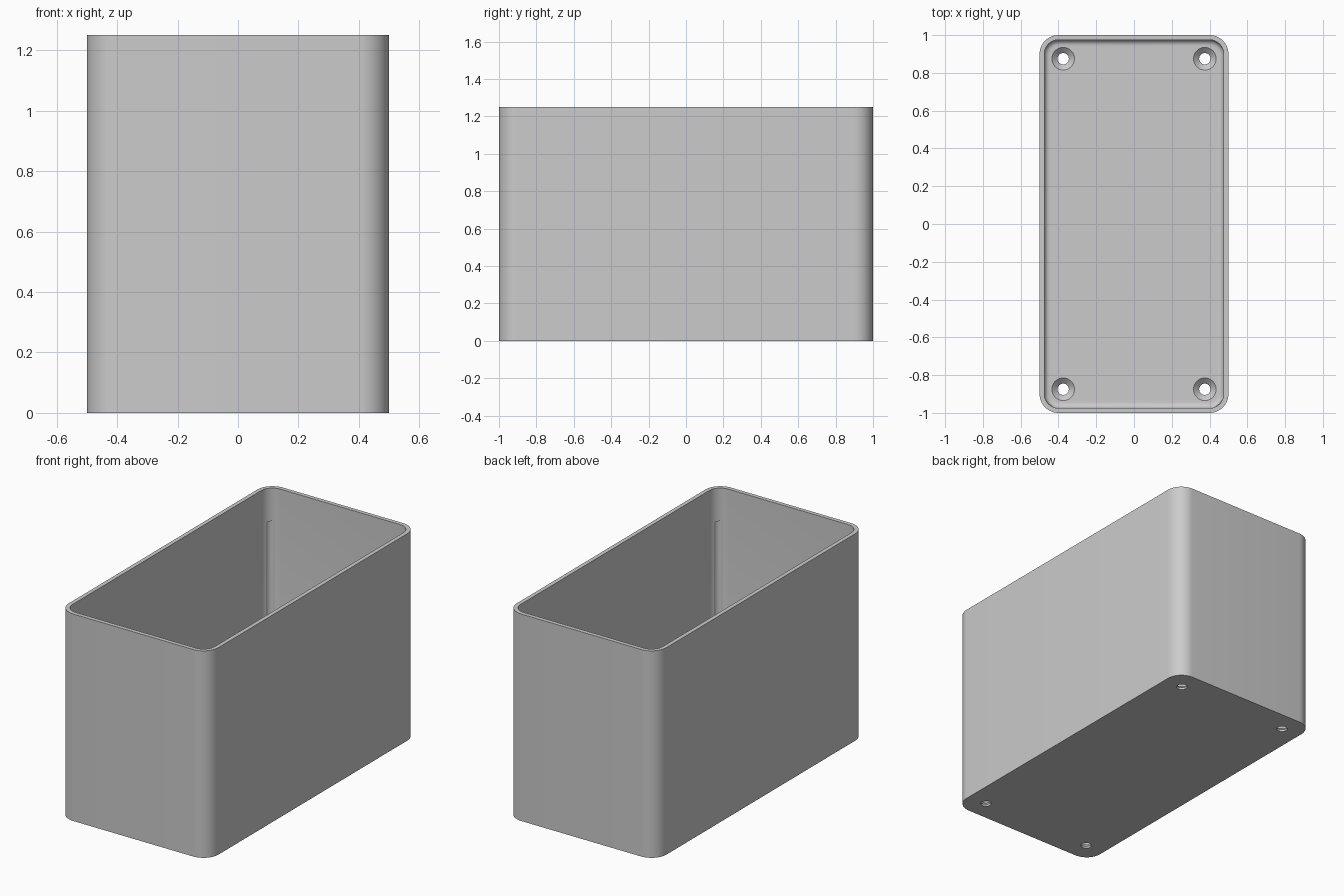
import bpy
import bmesh
import math

if "Cube" in bpy.data.objects:
    bpy.data.objects.remove(bpy.data.objects["Cube"], do_unlink=True)

HALF_X, HALF_Y, HEIGHT = 0.5, 1.0, 1.25
WALL, FLOOR, RADIUS, FILLET = 0.025, 0.04, 0.1, 0.03
STEPS = 12

grey = bpy.data.materials.new("light_grey")
grey.use_nodes = True
grey.diffuse_color = (0.6, 0.6, 0.6, 1)
grey.node_tree.nodes["Principled BSDF"].inputs["Base Color"].default_value = (0.6, 0.6, 0.6, 1)


def rounded_loop(bm, inset, z):
    """Rounded rectangle, offset inward from the outer wall."""
    cx, cy, r = HALF_X - RADIUS, HALF_Y - RADIUS, RADIUS - inset
    verts = []
    for quarter, (sx, sy) in enumerate([(1, 1), (-1, 1), (-1, -1), (1, -1)]):
        for i in range(STEPS + 1):
            a = (quarter + i / STEPS) * math.pi / 2
            verts.append(bm.verts.new((sx * cx + r * math.cos(a), sy * cy + r * math.sin(a), z)))
    return verts


def loft(bm, loops):
    """Bridge successive loops and cap both ends."""
    for low, high in zip(loops, loops[1:]):
        n = len(low)
        for i in range(n):
            j = (i + 1) % n
            bm.faces.new((low[i], low[j], high[j], high[i]))
    bm.faces.new(loops[0][::-1])
    bm.faces.new(loops[-1])
    bmesh.ops.recalc_face_normals(bm, faces=bm.faces[:])


def make_object(name, bm):
    mesh = bpy.data.meshes.new(name)
    bm.to_mesh(mesh)
    bm.free()
    mesh.materials.append(grey)
    obj = bpy.data.objects.new(name, mesh)
    bpy.context.collection.objects.link(obj)
    return obj


def turned_cutter(name, x, y, profile, sides=40):
    """Round cutter from (radius, height) pairs."""
    bm = bmesh.new()
    loops = []
    for r, z in profile:
        loops.append([bm.verts.new((x + r * math.cos(2 * math.pi * i / sides),
                                    y + r * math.sin(2 * math.pi * i / sides), z))
                      for i in range(sides)])
    loft(bm, loops)
    obj = make_object(name, bm)
    obj.hide_render = True
    return obj


# Open box: outer wall, flat rim, inner wall, filleted floor
bm = bmesh.new()
sections = [(0, 0), (0, HEIGHT), (WALL, HEIGHT)]
for i in range(7):
    a = i / 6 * math.pi / 2
    sections.append((WALL + FILLET * (1 - math.cos(a)), FLOOR + FILLET * (1 - math.sin(a))))
loft(bm, [rounded_loop(bm, inset, z) for inset, z in sections])
box = make_object("open_box", bm)

# Countersunk screw holes and shallow corner grooves
cutters = []
for sx in (-1, 1):
    for sy in (-1, 1):
        cutters.append(turned_cutter("screw_hole_cutter", sx * 0.375, sy * 0.875,
                                     [(0.03, -0.05), (0.03, 0.012), (0.06, FLOOR), (0.06, 0.1)]))
        cutters.append(turned_cutter("corner_groove_cutter", sx * 0.438, sy * 0.938,
                                     [(0.03, 0.06), (0.03, 1.05)]))
bpy.context.view_layer.objects.active = box
box.select_set(True)
for cutter in cutters:
    mod = box.modifiers.new("cut", "BOOLEAN")
    mod.operation = "DIFFERENCE"
    mod.solver = "EXACT"
    mod.object = cutter
    bpy.ops.object.modifier_apply(modifier=mod.name)
    bpy.data.objects.remove(cutter, do_unlink=True)

bpy.ops.object.select_all(action="DESELECT")
box.select_set(True)
bpy.context.view_layer.objects.active = box
bpy.ops.object.shade_smooth_by_angle(angle=math.radians(30))
